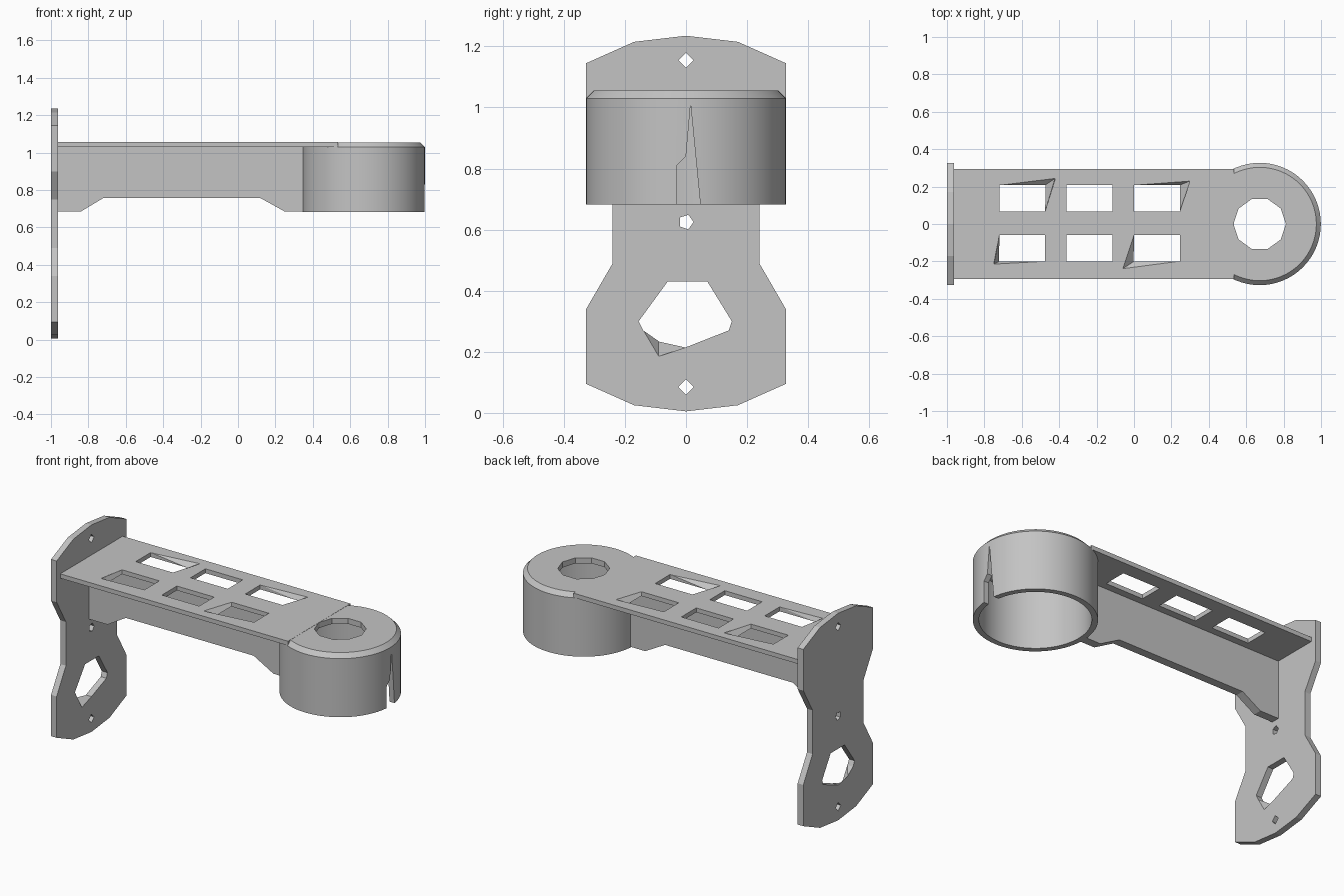
import bpy, bmesh, math

cube = bpy.data.objects.get("Cube")
if cube:
    bpy.data.objects.remove(cube, do_unlink=True)

grey = bpy.data.materials.new("plain grey")
grey.use_nodes = True
COLOUR = (0.55, 0.55, 0.55, 1)
grey.diffuse_color = COLOUR
grey.node_tree.nodes["Principled BSDF"].inputs["Base Color"].default_value = COLOUR


def finish(name, bm):
    bmesh.ops.recalc_face_normals(bm, faces=bm.faces[:])
    mesh = bpy.data.meshes.new(name)
    bm.to_mesh(mesh)
    bm.free()
    mesh.materials.append(grey)
    obj = bpy.data.objects.new(name, mesh)
    bpy.context.collection.objects.link(obj)
    return obj


def loft(name, axis, low, high, start, end):
    """Solid between two outlines lying across the given axis."""
    bm = bmesh.new()

    def ring(points, d):
        place = {"x": lambda a, b: (d, a, b),
                 "y": lambda a, b: (a, d, b),
                 "z": lambda a, b: (a, b, d)}[axis]
        return [bm.verts.new(place(a, b)) for a, b in points]

    a, b = ring(low, start), ring(high, end)
    n = len(a)
    bm.faces.new(a)
    bm.faces.new(b)
    for i in range(n):
        j = (i + 1) % n
        bm.faces.new((a[i], a[j], b[j], b[i]))
    return finish(name, bm)


def prism(name, axis, points, start, end):
    return loft(name, axis, points, points, start, end)


def circle(cx, cy, r, n):
    return [(cx + r * math.cos(math.tau * i / n), cy + r * math.sin(math.tau * i / n))
            for i in range(n)]


def select(obj):
    bpy.ops.object.select_all(action="DESELECT")
    obj.select_set(True)
    bpy.context.view_layer.objects.active = obj


def cut(obj, cutter):
    select(obj)
    mod = obj.modifiers.new("cut", "BOOLEAN")
    mod.operation = "DIFFERENCE"
    mod.solver = "EXACT"
    mod.object = cutter
    bpy.ops.object.modifier_apply(modifier=mod.name)
    bpy.data.objects.remove(cutter, do_unlink=True)


# Mounting plate: quarter outline mirrored up and across
MID = 0.62
quarter = [(0, 0.005), (0.17, 0.025), (0.327, 0.095), (0.327, 0.34), (0.24, 0.49)]
right = quarter + [(y, 2 * MID - z) for y, z in reversed(quarter)]
outline = right + [(-y, z) for y, z in reversed(right[1:-1])]
plate = prism("mounting_plate", "x", outline, -1, -0.963)

# Screw holes and the large window in the plate
for z, sides in ((1.155, 4), (0.625, 5), (0.085, 4)):
    cut(plate, prism("cutter", "x", circle(0, z, 0.025, sides), -1.1, -0.9))
window = [(-0.06, 0.43), (0.07, 0.43), (0.15, 0.30), (0.14, 0.27),
          (0, 0.215), (-0.09, 0.235), (-0.14, 0.27), (-0.155, 0.30)]
flared = list(window)
flared[5] = (-0.09, 0.185)
cut(plate, prism("cutter", "x", window, -1.1, -0.9))
cut(plate, loft("cutter", "x", window, flared, -1.001, -0.962))

# Arm slab with two rows of windows, some flared at one top corner
ARM = 0.293
slab = prism("arm_slab", "z", [(-0.965, -ARM), (0.534, -ARM), (0.534, ARM), (-0.965, ARM)],
             1.03, 1.056)
flares = {(0, 0): (0, (-0.75, -0.215)), (0, 1): (2, (-0.42, 0.245)),
          (2, 0): (0, (-0.06, -0.24)), (2, 1): (2, (0.30, 0.23))}
for col in range(3):
    for row, (y0, y1) in enumerate(((-0.2, -0.06), (0.068, 0.208))):
        x0 = -0.72 + 0.36 * col
        x1 = x0 + 0.245
        base = [(x0, y0), (x1, y0), (x1, y1), (x0, y1)]
        cut(slab, prism("cutter", "z", base, 0.9, 1.2))
        if (col, row) in flares:
            corner, point = flares[col, row]
            top = list(base)
            top[corner] = point
            cut(slab, loft("cutter", "z", base, top, 1.029, 1.057))

# Single central rib under the slab
rib = [(-0.965, 1.035), (-0.965, 0.685), (-0.84, 0.685), (-0.72, 0.757),
       (0.12, 0.757), (0.25, 0.685), (0.36, 0.685), (0.36, 1.035)]
prism("centre_rib", "y", rib, -0.025, 0.025)

# Open-bottomed cup turned from a closed profile
CX = 0.672
profile = [(0.05, 1.055), (0.303, 1.055), (0.327, 1.03), (0.327, 0.682),
           (0.295, 0.682), (0.295, 1.022), (0.05, 1.022)]
SEG = 64
bm = bmesh.new()
rings = [[bm.verts.new((x, y, z)) for x, y in circle(CX, 0, r, SEG)] for r, z in profile]
for k, ring in enumerate(rings):
    after = rings[(k + 1) % len(rings)]
    for i in range(SEG):
        j = (i + 1) % SEG
        bm.faces.new((ring[i], ring[j], after[j], after[i]))
cup = finish("cup", bm)

# Faceted hole in the cup top and the slit in its outer wall
cut(cup, prism("cutter", "z", circle(CX, 0, 0.14, 10), 0.95, 1.2))
slit = [(-0.03, 0.6), (-0.03, 0.81), (0, 0.84), (0.015, 1.01), (0.055, 0.6)]
cut(cup, prism("cutter", "x", slit, 0.85, 1.1))
select(cup)
bpy.ops.object.shade_smooth_by_angle(angle=math.radians(30))
